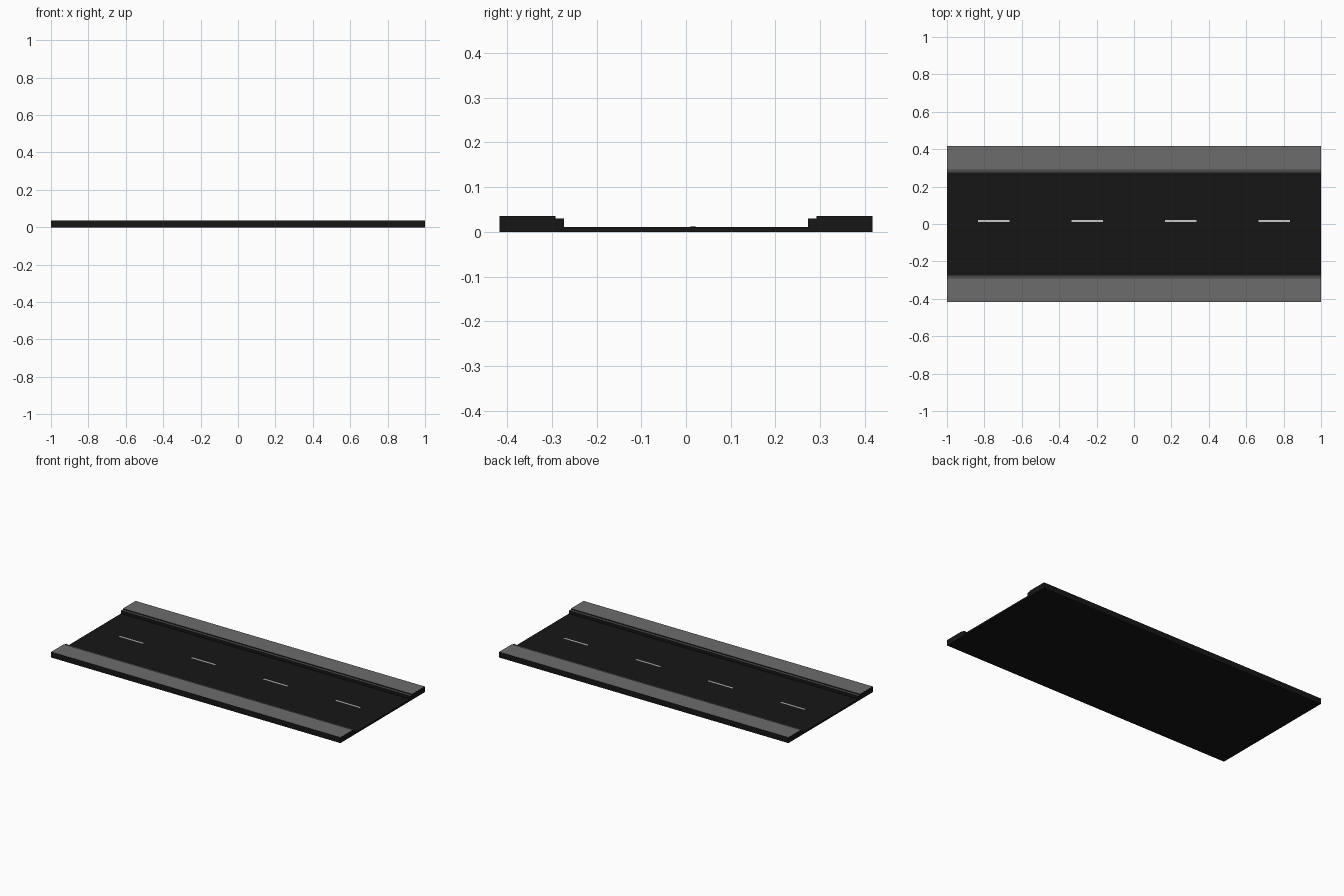
import bpy, bmesh

if "Cube" in bpy.data.objects:
    bpy.data.objects.remove(bpy.data.objects["Cube"])

def material(name, v):
    m = bpy.data.materials.new(name)
    m.diffuse_color = (v, v, v, 1)
    m.use_nodes = True
    m.node_tree.nodes["Principled BSDF"].inputs["Base Color"].default_value = m.diffuse_color
    return m

asphalt = material("asphalt", 0.008)
paving = material("paving", 0.15)
curb_grey = material("curb_grey", 0.07)
paint = material("paint", 0.8)

def box(name, x, y, z, side, top=None):
    """Box from (min, max) ranges; the upward face may have its own material."""
    bm = bmesh.new()
    bmesh.ops.create_cube(bm, size=1)
    for v in bm.verts:
        v.co = [r[0] + (c + 0.5) * (r[1] - r[0]) for c, r in zip(v.co, (x, y, z))]
    bm.normal_update()
    for f in bm.faces:
        f.material_index = 1 if top and f.normal.z > 0.5 else 0
    me = bpy.data.meshes.new(name)
    me.materials.append(side)
    if top:
        me.materials.append(top)
    bm.to_mesh(me)
    bm.free()
    ob = bpy.data.objects.new(name, me)
    bpy.context.collection.objects.link(ob)
    return ob

LENGTH = (-1, 1)
ROAD, CURB, EDGE = 0.273, 0.292, 0.417
ROAD_Z = 0.011

# Road slab
box("road", LENGTH, (-ROAD, ROAD), (0, ROAD_Z), asphalt)

# Curbs and pavements on both sides
for label, s in (("front", -1), ("back", 1)):
    box(label + "_curb", LENGTH, sorted((s * ROAD, s * CURB)), (0, 0.030), asphalt, curb_grey)
    box(label + "_pavement", LENGTH, sorted((s * CURB, s * EDGE)), (0, 0.035), asphalt, paving)

# Dashed lane markings
for i in range(4):
    cx = -0.75 + 0.5 * i
    box(f"lane_dash_{i + 1}", (cx - 0.0835, cx + 0.0835), (0.01, 0.021),
        (ROAD_Z, ROAD_Z + 0.0015), paint)
